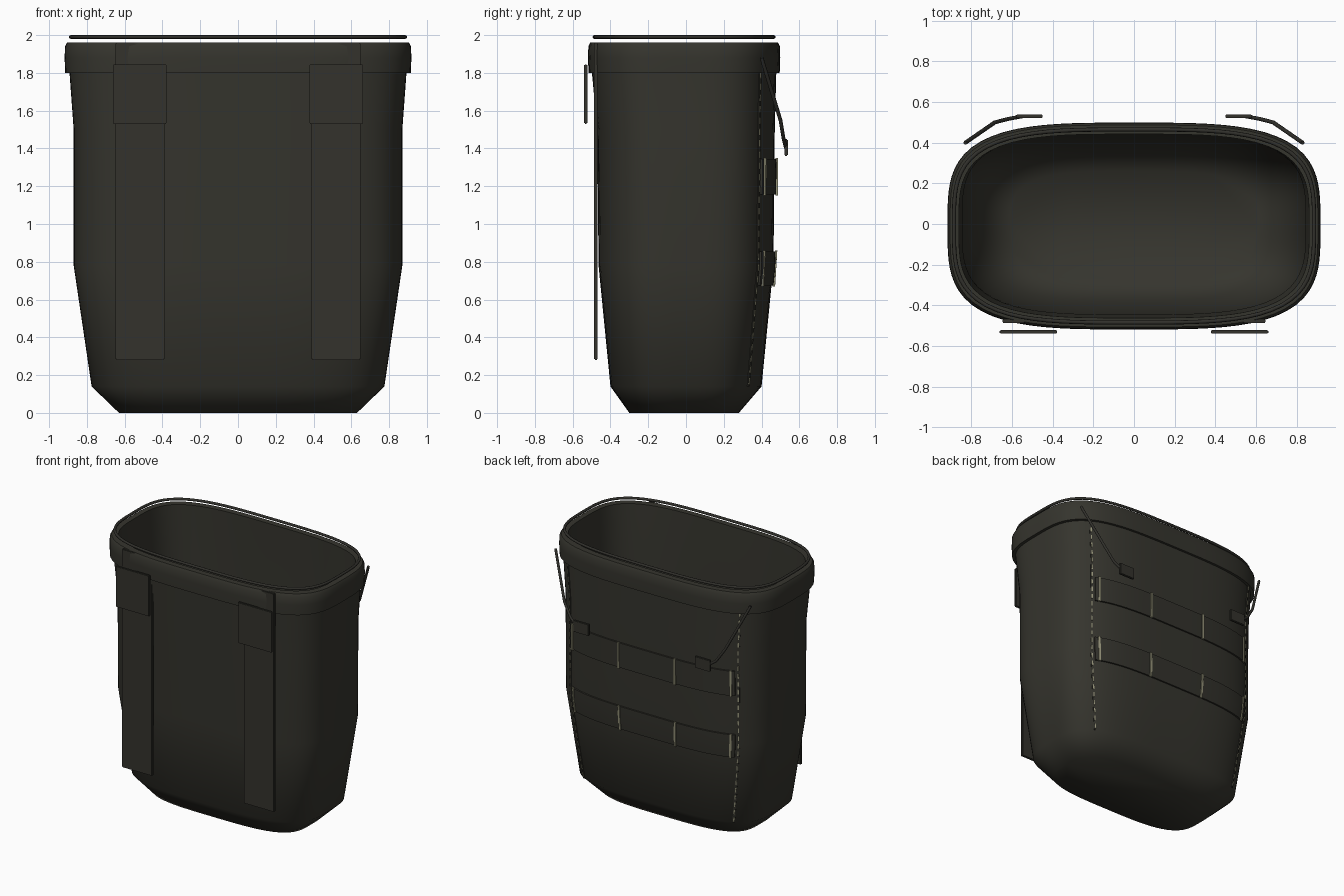
import bpy, bmesh, math
from mathutils import Vector

if "Cube" in bpy.data.objects:
    bpy.data.objects.remove(bpy.data.objects["Cube"])

N = 3.5      # roundness of the bag's cross-section
SEG = 96


def material(name, rgb):
    m = bpy.data.materials.new(name)
    m.diffuse_color = (*rgb, 1)
    m.use_nodes = True
    m.node_tree.nodes["Principled BSDF"].inputs["Base Color"].default_value = m.diffuse_color
    return m


FABRIC = material("dark_olive_fabric", (0.036, 0.035, 0.027))
WEBBING = material("dark_olive_webbing", (0.033, 0.032, 0.025))
CORD = material("dark_cord", (0.030, 0.029, 0.024))
STITCH = material("tan_stitching", (0.30, 0.29, 0.19))

# outer body profile: z, half width, half depth, y centre
PROFILE = [(0, .63, .29, -.01), (.14, .775, .40, 0), (.78, .87, .463, 0),
           (1.5, .87, .47, 0), (1.8, .892, .488, -.01), (1.96, .895, .49, -.01)]


def section(z):
    for a, b in zip(PROFILE, PROFILE[1:]):
        if z <= b[0]:
            f = (z - a[0]) / (b[0] - a[0])
            return [a[i] + (b[i] - a[i]) * f for i in (1, 2, 3)]
    return PROFILE[-1][1:]


def outline(deg, hx, hy, cy, z, off=0.0):
    """Point on the rounded cross-section, pushed outward by off."""
    c, s = math.cos(math.radians(deg)), math.sin(math.radians(deg))
    r = (abs(c) ** N + abs(s) ** N) ** (-1 / N)
    p = Vector((hx * c * r, hy * s * r + cy, z))
    n = Vector((math.copysign(abs(c) ** (N - 1), c) / hx,
                math.copysign(abs(s) ** (N - 1), s) / hy, 0)).normalized()
    return p + n * off


def finish(bm, name, mat, angle=40):
    bmesh.ops.recalc_face_normals(bm, faces=bm.faces)
    me = bpy.data.meshes.new(name)
    bm.to_mesh(me)
    bm.free()
    ob = bpy.data.objects.new(name, me)
    bpy.context.collection.objects.link(ob)
    me.materials.append(mat)
    bpy.ops.object.select_all(action='DESELECT')
    ob.select_set(True)
    bpy.context.view_layer.objects.active = ob
    bpy.ops.object.shade_smooth_by_angle(angle=math.radians(angle))
    return ob


def loft(name, rows, mat, closed=False, angle=40):
    """Stack of rounded cross-sections; capped ends or a closed loop."""
    bm = bmesh.new()
    rings = [[bm.verts.new(outline(360 * i / SEG, hx, hy, cy, z)) for i in range(SEG)]
             for z, hx, hy, cy in rows]
    pairs = list(zip(rings, rings[1:])) + ([(rings[-1], rings[0])] if closed else [])
    for a, b in pairs:
        for i in range(SEG):
            j = (i + 1) % SEG
            bm.faces.new((a[i], a[j], b[j], b[i]))
    if not closed:
        bm.faces.new(rings[0])
        bm.faces.new(rings[-1])
    return finish(bm, name, mat, angle)


def strips(name, items, mat):
    """Thin pieces wrapped on the body: (angle0, angle1, steps, z list, inner, outer)."""
    bm = bmesh.new()
    for a0, a1, steps, zs, o0, o1 in items:
        grid = [[[bm.verts.new(outline(a0 + (a1 - a0) * i / steps, *section(z), z, o))
                  for i in range(steps + 1)] for z in zs] for o in (o0, o1)]
        rows, cols = len(zs), steps + 1
        for g in grid:
            for r in range(rows - 1):
                for c in range(cols - 1):
                    bm.faces.new((g[r][c], g[r][c + 1], g[r + 1][c + 1], g[r + 1][c]))
        border = ([(0, c) for c in range(cols)] + [(r, cols - 1) for r in range(1, rows)]
                  + [(rows - 1, c) for c in range(cols - 2, -1, -1)]
                  + [(r, 0) for r in range(rows - 2, 0, -1)])
        for (r, c), (q, d) in zip(border, border[1:] + border[:1]):
            bm.faces.new((grid[0][r][c], grid[0][q][d], grid[1][q][d], grid[1][r][c]))
    return finish(bm, name, mat, 30)


def plate(name, lo, hi, mat):
    bm = bmesh.new()
    bmesh.ops.create_cube(bm, size=1)
    for v in bm.verts:
        v.co = [(l + h) / 2 + k * (h - l) for l, h, k in zip(lo, hi, v.co)]
    bmesh.ops.bevel(bm, geom=bm.edges[:], offset=.004, segments=2, affect='EDGES')
    return finish(bm, name, mat)


def tube(name, pts, radius, mat, cyclic=False):
    cu = bpy.data.curves.new(name, 'CURVE')
    cu.dimensions = '3D'
    cu.bevel_depth, cu.bevel_resolution, cu.use_fill_caps = radius, 2, True
    sp = cu.splines.new('POLY')
    sp.points.add(len(pts) - 1)
    for p, co in zip(sp.points, pts):
        p.co = (*co, 1)
    sp.use_cyclic_u = cyclic
    cu.materials.append(mat)
    ob = bpy.data.objects.new(name, cu)
    bpy.context.collection.objects.link(ob)
    bpy.ops.object.select_all(action='DESELECT')
    ob.select_set(True)
    bpy.context.view_layer.objects.active = ob
    bpy.ops.object.convert(target='MESH')


# open bag body with inner lining
lining = [(1.96, .862, .452, -.01), (1.5, .845, .445, 0), (.78, .845, .438, 0),
          (.16, .75, .375, 0), (.03, .61, .27, -.01)]
loft("bag_body", PROFILE + lining, FABRIC, angle=60)

# collar band and the piping around the mouth
loft("collar_band", [(1.80, .885, .48, -.01), (1.80, .915, .506, -.01), (1.88, .918, .509, -.01),
                     (1.94, .916, .507, -.01), (1.96, .905, .497, -.01), (1.96, .885, .478, -.01)],
     FABRIC, closed=True)
tube("mouth_piping", [outline(360 * i / SEG, .886, .475, -.01, 1.99) for i in range(SEG)],
     .01, CORD, True)

# webbing rows on the back with tan bar stitches
ROWS = [(.67, .86), (1.15, 1.35)]
strips("back_webbing", [(46.5, 133.5, 40, [a + .005, (a + b) / 2, b - .005], -.002, .012)
                        for a, b in ROWS], WEBBING)
strips("bar_stitches", [(t - .5, t + .5, 1, [a, b], .008, .021)
                        for a, b in ROWS for t in (48.5, 74.6, 105.4, 131.5)], STITCH)

# corner seams with dashed stitching
strips("corner_seams", [(t - .7, t + .7, 2, [.14, .78, 1.5, 1.8], -.004, .005)
                        for t in (45, 135)], WEBBING)
strips("seam_stitches", [(t - .3, t + .3, 1, [.15 + k * .06, .185 + k * .06], 0, .009)
                         for t in (45, 135) for k in range(28)], STITCH)

for side, s in (("left", -1), ("right", 1)):
    # front carry straps and their loose keeper plates
    x0, x1 = sorted((s * .39, s * .648))
    plate(side + "_front_strap", (x0, -.486, .28), (x1, -.468, 1.96), WEBBING)
    x0, x1 = sorted((s * .378, s * .662))
    plate(side + "_strap_keeper", (x0, -.54, 1.53), (x1, -.522, 1.845), WEBBING)
    # back draw cords with pull tabs
    tube(side + "_draw_cord", [(s * .83, .40, 1.88), (s * .685, .50, 1.55),
                               (s * .62, .517, 1.45), (s * .55, .53, 1.40)], .010, CORD)
    x0, x1 = sorted((s * .45, s * .58))
    plate(side + "_pull_tab", (x0, .521, 1.36), (x1, .54, 1.45), WEBBING)
